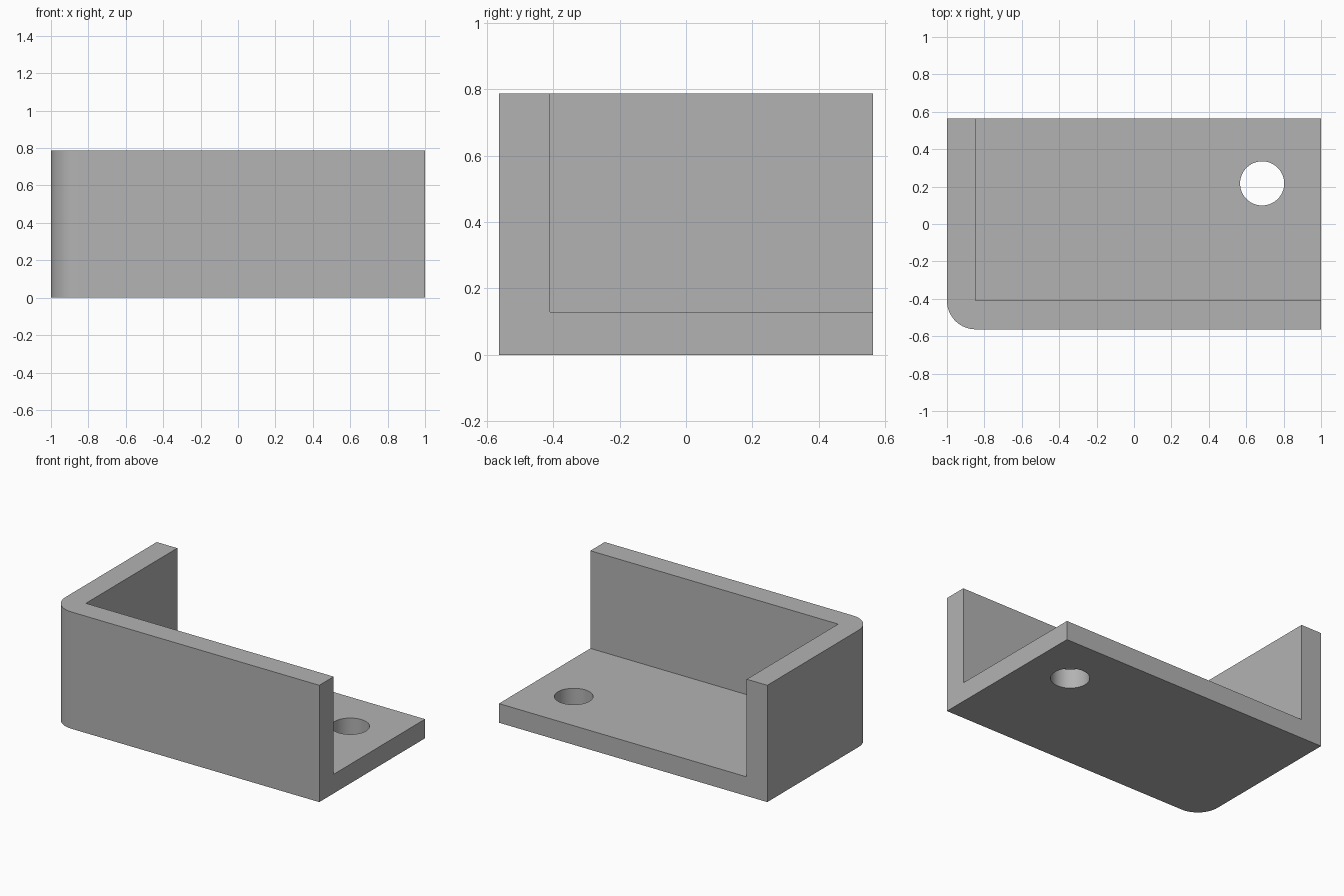
import bpy, bmesh
from math import cos, sin, pi, radians

if "Cube" in bpy.data.objects:
    bpy.data.objects.remove(bpy.data.objects["Cube"], do_unlink=True)

HALF_X, HALF_Y, HEIGHT = 1.0, 0.563, 0.787
WALL, FLOOR = 0.153, 0.129
HOLE_X, HOLE_Y, HOLE_R = 0.685, 0.217, 0.118

grey = bpy.data.materials.new("plain grey")
grey.use_nodes = True
colour = (0.45, 0.45, 0.45, 1)
grey.diffuse_color = colour
grey.node_tree.nodes["Principled BSDF"].inputs["Base Color"].default_value = colour


def prism(name, outline, z0, z1):
    """Extrude a flat outline from z0 up to z1."""
    bm = bmesh.new()
    base = bm.faces.new([bm.verts.new((x, y, z0)) for x, y in outline])
    top = bmesh.ops.extrude_face_region(bm, geom=[base])["geom"]
    verts = [v for v in top if isinstance(v, bmesh.types.BMVert)]
    bmesh.ops.translate(bm, verts=verts, vec=(0, 0, z1 - z0))
    bmesh.ops.recalc_face_normals(bm, faces=bm.faces[:])
    mesh = bpy.data.meshes.new(name)
    bm.to_mesh(mesh)
    bm.free()
    mesh.materials.append(grey)
    obj = bpy.data.objects.new(name, mesh)
    bpy.context.collection.objects.link(obj)
    return obj


def arc(cx, cy, r, start, end, steps):
    angles = [start + (end - start) * i / steps for i in range(steps + 1)]
    return [(cx + r * cos(a), cy + r * sin(a)) for a in angles]


# Solid block with one rounded vertical corner
corner = arc(-HALF_X + WALL, -HALF_Y + WALL, WALL, pi, 1.5 * pi, 24)
bracket = prism("corner_bracket",
                corner + [(HALF_X, -HALF_Y), (HALF_X, HALF_Y), (-HALF_X, HALF_Y)],
                0, HEIGHT)

# Cutters: the open inside and the mounting hole
x0, y0 = -HALF_X + WALL, -HALF_Y + WALL
inside = prism("inside_cutter", [(x0, y0), (2, y0), (2, 2), (x0, 2)], FLOOR, 2)
hole = prism("hole_cutter", arc(HOLE_X, HOLE_Y, HOLE_R, 0, 2 * pi, 64)[:-1], -1, 1)

bpy.ops.object.select_all(action="DESELECT")
bracket.select_set(True)
bpy.context.view_layer.objects.active = bracket
for cutter in (inside, hole):
    cutter.hide_render = True
    cut = bracket.modifiers.new(cutter.name, "BOOLEAN")
    cut.operation = "DIFFERENCE"
    cut.solver = "EXACT"
    cut.object = cutter
    bpy.ops.object.modifier_apply(modifier=cut.name)
    bpy.data.objects.remove(cutter, do_unlink=True)

bpy.ops.object.shade_smooth_by_angle(angle=radians(30))
